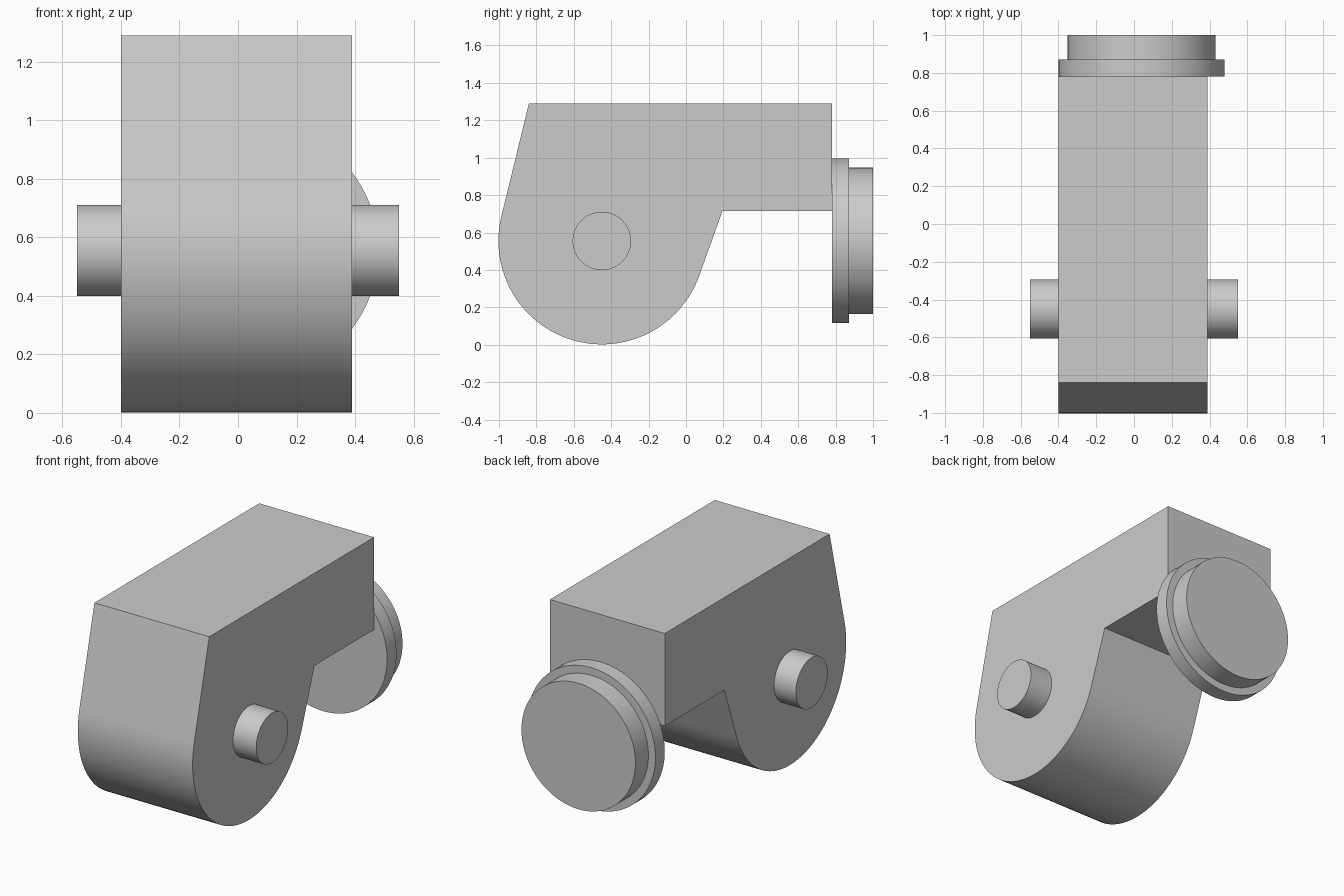
import bpy, bmesh, math
from mathutils import Vector, Matrix

cube = bpy.data.objects.get("Cube")
if cube:
    bpy.data.objects.remove(cube, do_unlink=True)

grey = bpy.data.materials.new("light_grey")
grey.use_nodes = True
colour = (0.6, 0.6, 0.6, 1)
grey.diffuse_color = colour
grey.node_tree.nodes["Principled BSDF"].inputs["Base Color"].default_value = colour


def finish(name, bm):
    bmesh.ops.recalc_face_normals(bm, faces=bm.faces)
    mesh = bpy.data.meshes.new(name)
    bm.to_mesh(mesh)
    bm.free()
    mesh.materials.append(grey)
    obj = bpy.data.objects.new(name, mesh)
    bpy.context.collection.objects.link(obj)
    bpy.ops.object.select_all(action='DESELECT')
    obj.select_set(True)
    bpy.context.view_layer.objects.active = obj
    bpy.ops.object.shade_smooth_by_angle(angle=math.radians(12))
    return obj


def cylinder(name, centre, radius, length, axis):
    bm = bmesh.new()
    turn = Vector((0, 0, 1)).rotation_difference(Vector(axis)).to_matrix().to_4x4()
    bmesh.ops.create_cone(bm, cap_ends=True, segments=96, radius1=radius,
                          radius2=radius, depth=length,
                          matrix=Matrix.Translation(centre) @ turn)
    return finish(name, bm)


# Housing: side profile (y, z) with straight walls running tangent into a round nose
HUB = Vector((-0.45, 0.555))
R = 0.553
LEFT, RIGHT = -0.40, 0.39
front_top = Vector((-0.84, 1.29))
inner_corner = Vector((0.195, 0.715))


def tangent_angle(point, side):
    d = point - HUB
    return math.atan2(d.y, d.x) + side * math.acos(R / d.length)


start = tangent_angle(front_top, 1)
end = tangent_angle(inner_corner, -1) + math.tau
steps = 64
profile = [inner_corner, Vector((0.78, 0.715)), Vector((0.78, 1.29)), front_top]
for i in range(steps + 1):
    a = start + (end - start) * i / steps
    profile.append(HUB + R * Vector((math.cos(a), math.sin(a))))

bm = bmesh.new()
side = bm.faces.new([bm.verts.new((LEFT, p.x, p.y)) for p in profile])
grown = bmesh.ops.extrude_face_region(bm, geom=[side], use_keep_orig=True)
moved = [v for v in grown["geom"] if isinstance(v, bmesh.types.BMVert)]
bmesh.ops.translate(bm, vec=(RIGHT - LEFT, 0, 0), verts=moved)
finish("housing", bm)

# Pivot pins on both sides
for name, inner, outer in (("right_pin", LEFT, -0.55), ("left_pin", RIGHT, 0.55)):
    cylinder(name, ((inner + outer) / 2, HUB.x, HUB.y), 0.156,
             abs(outer - inner), (1, 0, 0))

# Stepped round coupling on the back
for name, radius, y0, y1 in (("flange", 0.44, 0.78, 0.872), ("end_cap", 0.392, 0.872, 1.0)):
    cylinder(name, (0.04, (y0 + y1) / 2, 0.555), radius, y1 - y0, (0, 1, 0))
